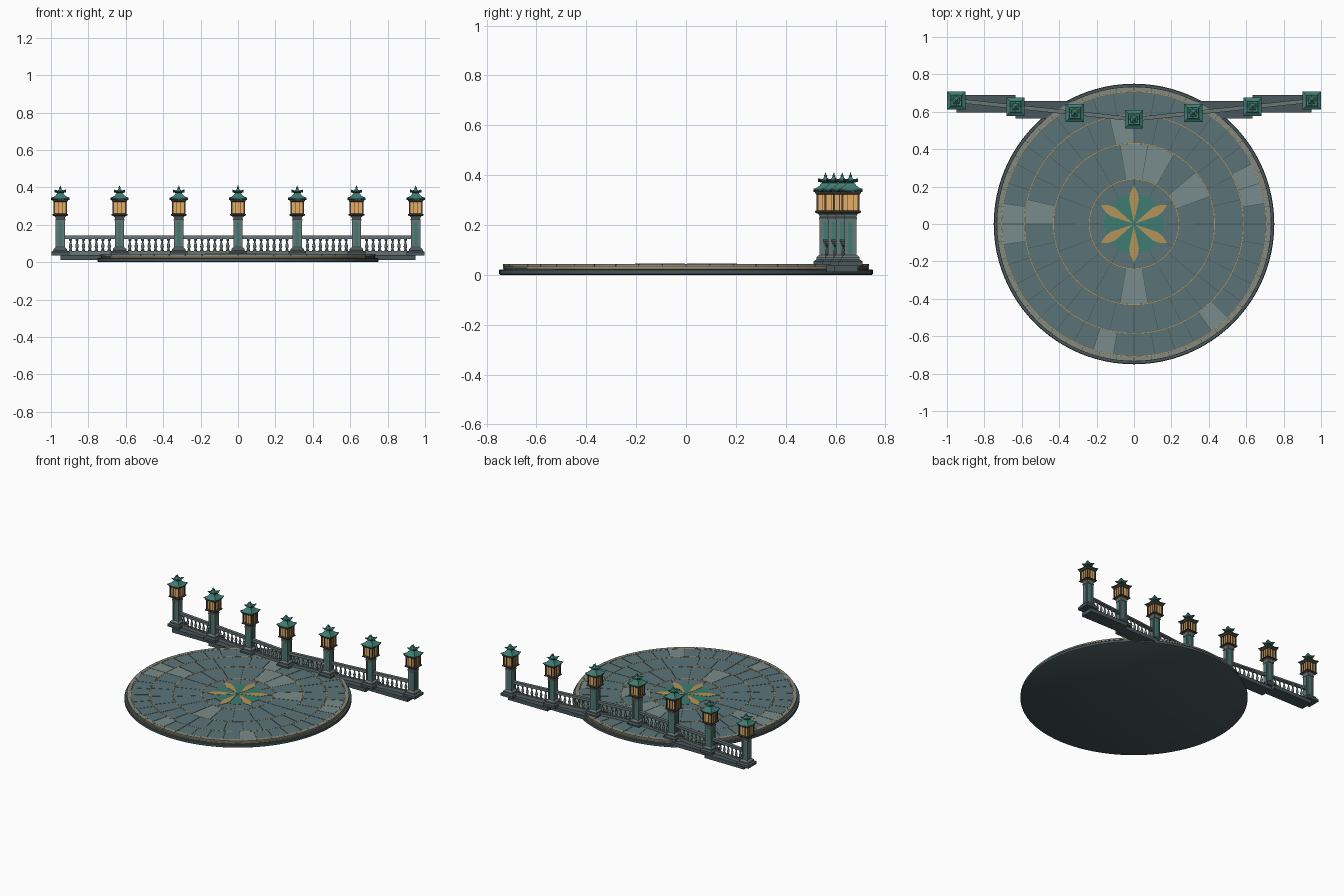
import bpy, bmesh, math, random
from math import sin, cos, pi, radians
from mathutils import Vector, Matrix

if "Cube" in bpy.data.objects:
    bpy.data.objects.remove(bpy.data.objects["Cube"])

random.seed(4)
R2 = math.sqrt(2)


def material(name, r, g, b):
    m = bpy.data.materials.new(name)
    m.diffuse_color = (r, g, b, 1)
    m.use_nodes = True
    m.node_tree.nodes["Principled BSDF"].inputs["Base Color"].default_value = m.diffuse_color
    return m


SLATE = material("slate", 0.105, 0.175, 0.19)
PALE = material("pale_slate", 0.19, 0.26, 0.26)
DARK = material("dark_stone", 0.065, 0.095, 0.105)
STONE = material("grey_stone", 0.14, 0.18, 0.18)
RIM = material("rim_stone", 0.23, 0.25, 0.22)
GOLD = material("gold", 0.46, 0.30, 0.10)
BRONZE = material("bronze", 0.06, 0.05, 0.04)
TEAL = material("teal", 0.05, 0.20, 0.17)
GLOW = material("lamp_glow", 0.80, 0.42, 0.12)


class Part:
    """Collects simple solids into one named object."""

    def __init__(self, name, mat, smooth=False):
        self.name, self.mat, self.smooth, self.bm = name, mat, smooth, bmesh.new()

    def box(self, c, half, z0, z1, angle=0):
        m = (Matrix.Translation((c[0], c[1], (z0 + z1) / 2)) @ Matrix.Rotation(angle, 4, 'Z')
             @ Matrix.Diagonal((2 * half[0], 2 * half[1], z1 - z0, 1)))
        bmesh.ops.create_cube(self.bm, size=1, matrix=m)

    def loft(self, rings):
        vs = [[self.bm.verts.new(p) for p in ring] for ring in rings]
        n = len(vs[0])
        self.bm.faces.new(vs[0][::-1])
        self.bm.faces.new(vs[-1])
        for a, b in zip(vs, vs[1:]):
            for i in range(n):
                j = (i + 1) % n
                self.bm.faces.new((a[i], a[j], b[j], b[i]))

    def lathe(self, c, profile, n):
        # four-sided profiles are given as half widths
        k, off = (R2, pi / 4) if n == 4 else (1, 0)
        self.loft([[(c[0] + k * r * cos(off + 2 * pi * i / n), c[1] + k * r * sin(off + 2 * pi * i / n), z)
                    for i in range(n)] for r, z in profile])

    def roof(self, c, levels):
        # square roof whose corners are lifted: levels of (half width, z, corner lift)
        sq = [(1, 0), (1, 1), (0, 1), (-1, 1), (-1, 0), (-1, -1), (0, -1), (1, -1)]
        self.loft([[(c[0] + h * x, c[1] + h * y, z + (lift if x * y else 0)) for x, y in sq]
                   for h, z, lift in levels])

    def sector(self, r0, r1, a0, a1, z0, z1, steps=2):
        ang = [a0 + (a1 - a0) * i / steps for i in range(steps + 1)]
        pts = [(r1 * cos(a), r1 * sin(a)) for a in ang] + [(r0 * cos(a), r0 * sin(a)) for a in ang[::-1]]
        self.loft([[(x, y, z) for x, y in pts] for z in (z0, z1)])

    def ring(self, r0, r1, z0, z1, n=96):
        prof = [(r0, z0), (r1, z0), (r1, z1), (r0, z1)]
        vs = [[self.bm.verts.new((r * cos(2 * pi * i / n), r * sin(2 * pi * i / n), z)) for r, z in prof]
              for i in range(n)]
        for i in range(n):
            a, b = vs[i], vs[(i + 1) % n]
            for k in range(4):
                self.bm.faces.new((a[k], b[k], b[(k + 1) % 4], a[(k + 1) % 4]))

    def done(self):
        bmesh.ops.recalc_face_normals(self.bm, faces=self.bm.faces)
        me = bpy.data.meshes.new(self.name)
        self.bm.to_mesh(me)
        self.bm.free()
        me.materials.append(self.mat)
        ob = bpy.data.objects.new(self.name, me)
        bpy.context.collection.objects.link(ob)
        if self.smooth:
            bpy.context.view_layer.objects.active = ob
            ob.select_set(True)
            bpy.ops.object.shade_smooth_by_angle(angle=radians(35))
            ob.select_set(False)


# round terrace: two steps
base = Part("terrace_base", DARK, True)
base.lathe((0, 0), [(0.745, 0), (0.75, 0.003), (0.75, 0.019), (0.747, 0.022)], 96)
base.lathe((0, 0), [(0.732, 0.02), (0.732, 0.040)], 96)
base.done()

# paving tiles in rings, a few of them pale
tiles, pale, rim = Part("paving_tiles", SLATE), Part("pale_paving_tiles", PALE), Part("rim_tiles", RIM)
for r0, r1, n in [(0.02, 0.236, 12), (0.242, 0.428, 18), (0.434, 0.582, 28), (0.588, 0.705, 40)]:
    for i in range(n):
        g = 0.0018 / r1
        part = pale if r0 > 0.1 and random.random() < 0.16 else tiles
        part.sector(r0, r1, 2 * pi * i / n + g, 2 * pi * (i + 1) / n - g, 0.036, 0.043, 3)
for i in range(48):
    rim.sector(0.711, 0.734, 2 * pi * i / 48 + 0.002, 2 * pi * (i + 1) / 48 - 0.002, 0.034, 0.044)
for p in (tiles, pale, rim):
    p.done()

# gold inlay rings and side band
inlay = Part("gold_inlay_rings", GOLD)
for r in (0.239, 0.431, 0.585, 0.708):
    inlay.ring(r - 0.002, r + 0.002, 0.038, 0.0435)
inlay.ring(0.725, 0.735, 0.025, 0.031)
inlay.done()

# central medallion and six-petal star
medal = Part("centre_medallion", TEAL)
medal.lathe((0, 0), [(0.165, 0.038), (0.165, 0.0442)], 12)
medal.done()
star = Part("star_petals", GOLD)
for k in range(6):
    a = pi / 2 + k * pi / 3
    u, v = Vector((cos(a), sin(a), 0)), Vector((-sin(a), cos(a), 0))
    outline = [(0.008, 0), (0.13, -0.026), (0.165, -0.02), (0.205, 0), (0.165, 0.02), (0.13, 0.026)]
    star.loft([[u * p + v * q + Vector((0, 0, z)) for p, q in outline] for z in (0.042, 0.0455)])
star.done()

# post positions along the shallow V of the balustrade
posts = [(0.95 * i / 3, 0.56 + 0.1 * abs(i) / 3) for i in range(-3, 4)]

# bays: foundation slab, rails and turned balusters
slabs, rails = Part("foundation_slabs", DARK), Part("balustrade_rails", STONE)
balusters = Part("balusters", STONE, True)
vase = [(0.009, 0.058), (0.009, 0.066), (0.005, 0.070), (0.0095, 0.083), (0.008, 0.092),
        (0.004, 0.106), (0.004, 0.112), (0.008, 0.117), (0.008, 0.127)]
for (x0, y0), (x1, y1) in zip(posts, posts[1:]):
    mid, ang = ((x0 + x1) / 2, (y0 + y1) / 2), math.atan2(y1 - y0, x1 - x0)
    half = math.hypot(x1 - x0, y1 - y0) / 2 - 0.015
    slabs.box(mid, ((x1 - x0) / 2, 0.047), 0.011, 0.038)
    rails.box(mid, (half, 0.011), 0.036, 0.060, ang)
    rails.box(mid, (half, 0.008), 0.123, 0.132, ang)
    rails.box(mid, (half, 0.011), 0.131, 0.142, ang)
    for k in range(7):
        t = 0.5 + (k - 3) * 0.109
        balusters.lathe((x0 + (x1 - x0) * t, y0 + (y1 - y0) * t), vase, 10)
for p in (slabs, rails, balusters):
    p.done()

# lantern posts
feet, shafts, panels = Part("post_feet", DARK), Part("post_shafts", STONE), Part("post_panels", TEAL)
frames, lamps = Part("lantern_frames", BRONZE), Part("lantern_glass", GLOW)
roofs, finials = Part("lantern_roofs", TEAL), Part("roof_finials", TEAL)
for c in posts:
    x, y = c
    feet.lathe(c, [(0.048, 0.036), (0.048, 0.054), (0.040, 0.060), (0.036, 0.062)], 4)
    shafts.lathe(c, [(0.036, 0.060), (0.036, 0.070), (0.029, 0.077), (0.024, 0.080), (0.022, 0.080),
                     (0.022, 0.222), (0.027, 0.222), (0.027, 0.229), (0.024, 0.232),
                     (0.026, 0.240), (0.034, 0.248)], 4)
    for sx in (-1, 1):
        for sy in (-1, 1):
            shafts.box((x + sx * 0.019, y + sy * 0.019), (0.0055, 0.0055), 0.078, 0.225)
            frames.box((x + sx * 0.033, y + sy * 0.033), (0.004, 0.004), 0.25, 0.33)
        panels.box((x + sx * 0.0215, y), (0.0015, 0.009), 0.088, 0.214)
        panels.box((x, y + sx * 0.0215), (0.009, 0.0015), 0.088, 0.214)
        # glazing bars
        for d in (-0.011, 0.011):
            frames.box((x + d, y + sx * 0.033), (0.0014, 0.002), 0.255, 0.325)
            frames.box((x + sx * 0.033, y + d), (0.002, 0.0014), 0.255, 0.325)
    frames.lathe(c, [(0.034, 0.246), (0.042, 0.250), (0.042, 0.256), (0.036, 0.259)], 4)
    frames.lathe(c, [(0.036, 0.322), (0.040, 0.326), (0.043, 0.333), (0.043, 0.336)], 4)
    frames.lathe(c, [(0.015, 0.362), (0.015, 0.375)], 4)
    lamps.lathe(c, [(0.032, 0.255), (0.032, 0.326)], 4)
    # two-tier roof with lifted corners
    roofs.roof(c, [(0.040, 0.332, 0.002), (0.049, 0.333, 0.008), (0.049, 0.337, 0.008),
                   (0.036, 0.346, 0.003), (0.024, 0.358, 0), (0.016, 0.369, 0)])
    roofs.roof(c, [(0.020, 0.371, 0.001), (0.030, 0.373, 0.012), (0.029, 0.376, 0.012),
                   (0.018, 0.379, 0.003), (0.010, 0.386, 0), (0.005, 0.394, 0)])
    finials.lathe(c, [(0.003, 0.390), (0.006, 0.395), (0.006, 0.399), (0.003, 0.402), (0.001, 0.410)], 8)
for p in (feet, shafts, panels, frames, lamps, roofs, finials):
    p.done()
